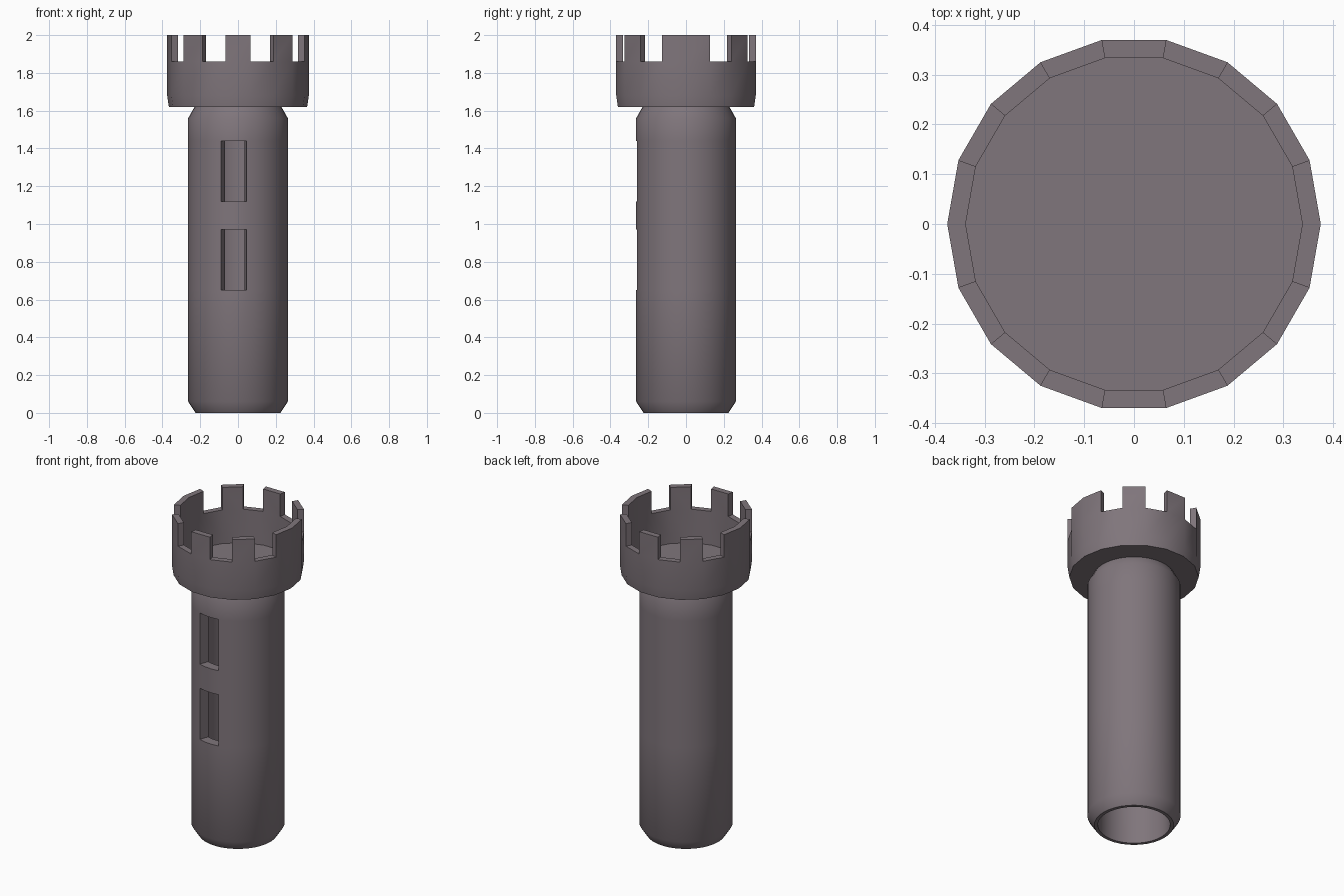
import bpy, bmesh, math

if "Cube" in bpy.data.objects:
    bpy.data.objects.remove(bpy.data.objects["Cube"])

stone = bpy.data.materials.new("grey_stone")
stone.diffuse_color = (0.215, 0.18, 0.2, 1)
stone.use_nodes = True
stone.node_tree.nodes["Principled BSDF"].inputs["Base Color"].default_value = stone.diffuse_color


def finish(bm, name):
    bmesh.ops.recalc_face_normals(bm, faces=bm.faces)
    mesh = bpy.data.meshes.new(name)
    bm.to_mesh(mesh)
    bm.free()
    mesh.materials.append(stone)
    ob = bpy.data.objects.new(name, mesh)
    bpy.context.collection.objects.link(ob)
    bpy.ops.object.select_all(action='DESELECT')
    ob.select_set(True)
    bpy.context.view_layer.objects.active = ob
    bpy.ops.object.shade_smooth_by_angle(angle=math.radians(40))
    return ob


def shell(name, segs, levels, is_open):
    """Thick round wall from (z, outer, inner) levels; is_open(angle, z) leaves a cell out."""
    bm = bmesh.new()

    def ring(z, r):
        return [bm.verts.new((r * math.cos(math.tau * i / segs),
                              r * math.sin(math.tau * i / segs), z)) for i in range(segs)]
    out = [ring(z, ro) for z, ro, ri in levels]
    inn = [ring(z, ri) for z, ro, ri in levels]
    rows = len(levels) - 1

    def solid(i, j):
        if j < 0 or j >= rows:
            return False
        mid = (levels[j][0] + levels[j + 1][0]) / 2
        return not is_open(((i % segs) + 0.5) * 360 / segs, mid)

    for j in range(rows):
        for i in range(segs):
            if not solid(i, j):
                continue
            k = (i + 1) % segs
            for s in (out, inn):
                bm.faces.new((s[j][i], s[j][k], s[j + 1][k], s[j + 1][i]))
            # close the wall thickness along every open border
            borders = (((i - 1, j), (j, i), (j + 1, i)), ((i + 1, j), (j, k), (j + 1, k)),
                       ((i, j - 1), (j, i), (j, k)), ((i, j + 1), (j + 1, i), (j + 1, k)))
            for cell, (a, b), (c, d) in borders:
                if not solid(*cell):
                    bm.faces.new((out[a][b], out[c][d], inn[c][d], inn[a][b]))
    loose = [v for v in bm.verts if not v.link_faces]
    bmesh.ops.delete(bm, geom=loose, context='VERTS')
    return finish(bm, name)


# Hollow shaft with two tall windows on the front
def window(angle, z):
    return 250 < angle < 280 and (0.65 < z < 0.97 or 1.12 < z < 1.44)


shaft_levels = [(0, 0.225, 0.205), (0.06, 0.264, 0.205)]
shaft_levels += [(z, 0.264, 0.205) for z in (0.65, 0.97, 1.12, 1.44, 1.56)]
shaft_levels += [(1.62, 0.23, 0.205)]
shell("tower_shaft", 36, shaft_levels, window)


# Crown wall: gaps between eight battlements, wide ones on the left and right
def gap(angle, z):
    a = angle % 180
    return z > 1.86 and (20 < a < 40 or 60 < a < 80 or 100 < a < 120 or 140 < a < 160)


shell("battlement_crown", 18,
      [(1.62, 0.366, 0.338), (1.68, 0.375, 0.338), (1.86, 0.375, 0.338), (2.0, 0.375, 0.338)], gap)

# Floor inside the crown
bm = bmesh.new()
rings = []
for z in (1.62, 1.65):
    rings.append([bm.verts.new((0.338 * math.cos(math.tau * i / 18),
                                0.338 * math.sin(math.tau * i / 18), z)) for i in range(18)])
    bm.faces.new(rings[-1])
for i in range(18):
    k = (i + 1) % 18
    bm.faces.new((rings[0][i], rings[0][k], rings[1][k], rings[1][i]))
finish(bm, "crown_floor")
